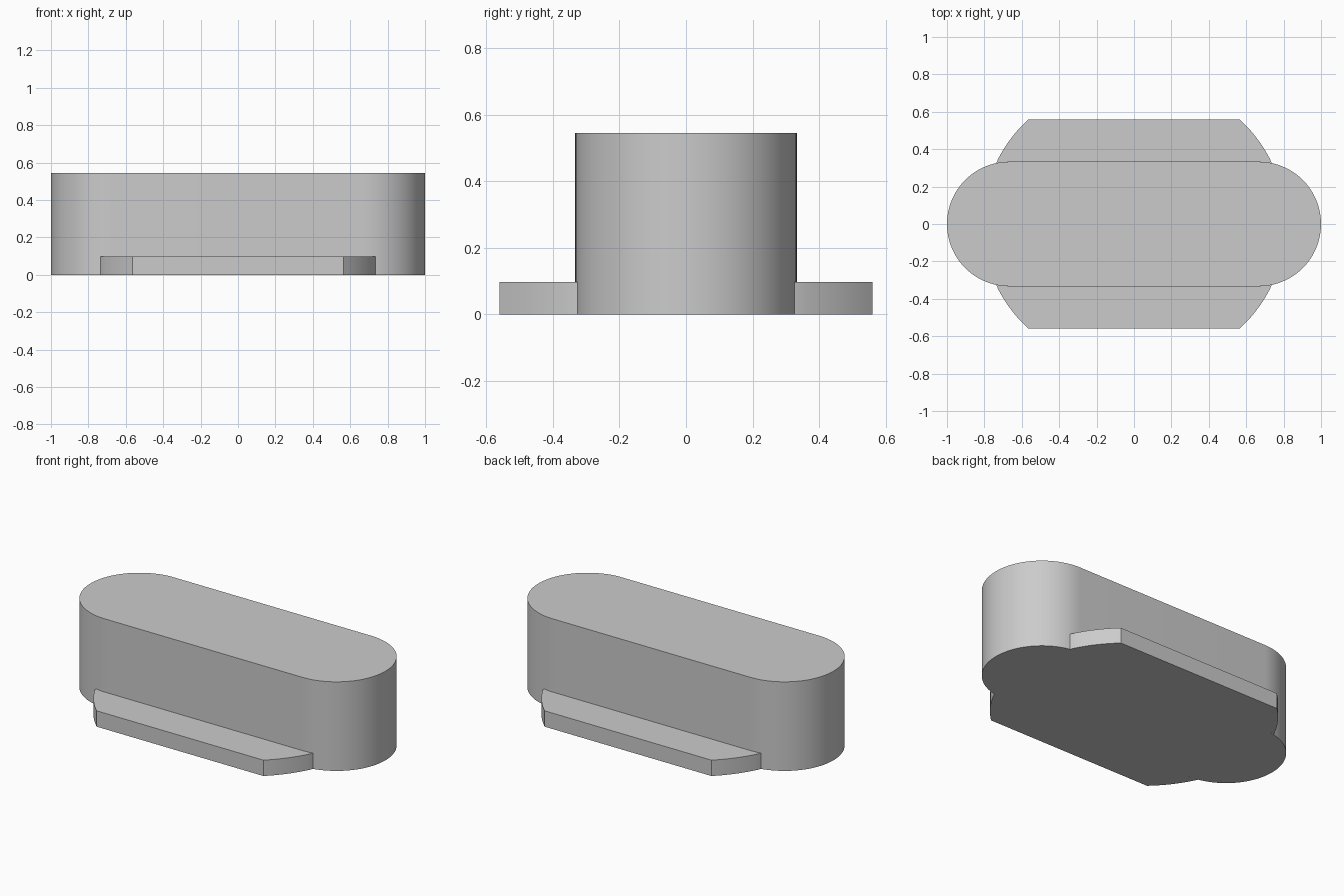
import bpy
import bmesh
from math import sqrt, sin, cos, pi, asin

cube = bpy.data.objects.get("Cube")
if cube:
    bpy.data.objects.remove(cube)

LENGTH, RADIUS, HEIGHT = 2.0, 0.333, 0.545   # rounded body
DEPTH, THICK = 0.56, 0.097                   # side flanges
ARC_X, ARC_R = 0.052, 0.759                  # arc forming the flange ends
CENTRE = LENGTH / 2 - RADIUS

grey = bpy.data.materials.new("plain grey")
grey.use_nodes = True
colour = (0.6, 0.6, 0.6, 1)
grey.diffuse_color = colour
grey.node_tree.nodes["Principled BSDF"].inputs["Base Color"].default_value = colour


def extrude_outline(name, outline, height):
    """Raise a closed counter-clockwise outline from the ground."""
    bm = bmesh.new()
    base = bm.faces.new([bm.verts.new((x, y, 0)) for x, y in outline])
    result = bmesh.ops.extrude_face_region(bm, geom=[base], use_keep_orig=True)
    for item in result["geom"]:
        if isinstance(item, bmesh.types.BMVert):
            item.co.z = height
    bmesh.ops.recalc_face_normals(bm, faces=bm.faces)
    mesh = bpy.data.meshes.new(name)
    bm.to_mesh(mesh)
    bm.free()
    mesh.materials.append(grey)
    obj = bpy.data.objects.new(name, mesh)
    bpy.context.collection.objects.link(obj)
    bpy.ops.object.select_all(action="DESELECT")
    obj.select_set(True)
    bpy.context.view_layer.objects.active = obj
    bpy.ops.object.shade_smooth_by_angle(angle=pi / 6)


def cap(start, end, steps):
    """Points round the right-hand end of the body."""
    angles = [start + (end - start) * i / steps for i in range(steps + 1)]
    return [(CENTRE + RADIUS * cos(a), RADIUS * sin(a)) for a in angles]


# Body: long slot shape with two half-round ends
right_end = cap(-pi / 2, pi / 2, 48)
left_end = [(-x, -y) for x, y in right_end]
extrude_outline("rounded_body", right_end + left_end, HEIGHT)

# Flanges: low ledges with bowed ends, fitted against the body wall
meet_x = 0.736
meet_angle = pi / 2 - asin((meet_x - CENTRE) / RADIUS)
inner = cap(pi / 2, meet_angle, 6)
meet_y = inner[-1][1]
bow = []
for i in range(1, 13):
    y = meet_y + (DEPTH - meet_y) * i / 12
    bow.append((ARC_X + sqrt(ARC_R ** 2 - y ** 2), y))
half = inner + bow
flange = half + [(-x, y) for x, y in reversed(half)]
extrude_outline("back_flange", flange, THICK)
extrude_outline("front_flange", [(-x, -y) for x, y in flange], THICK)
